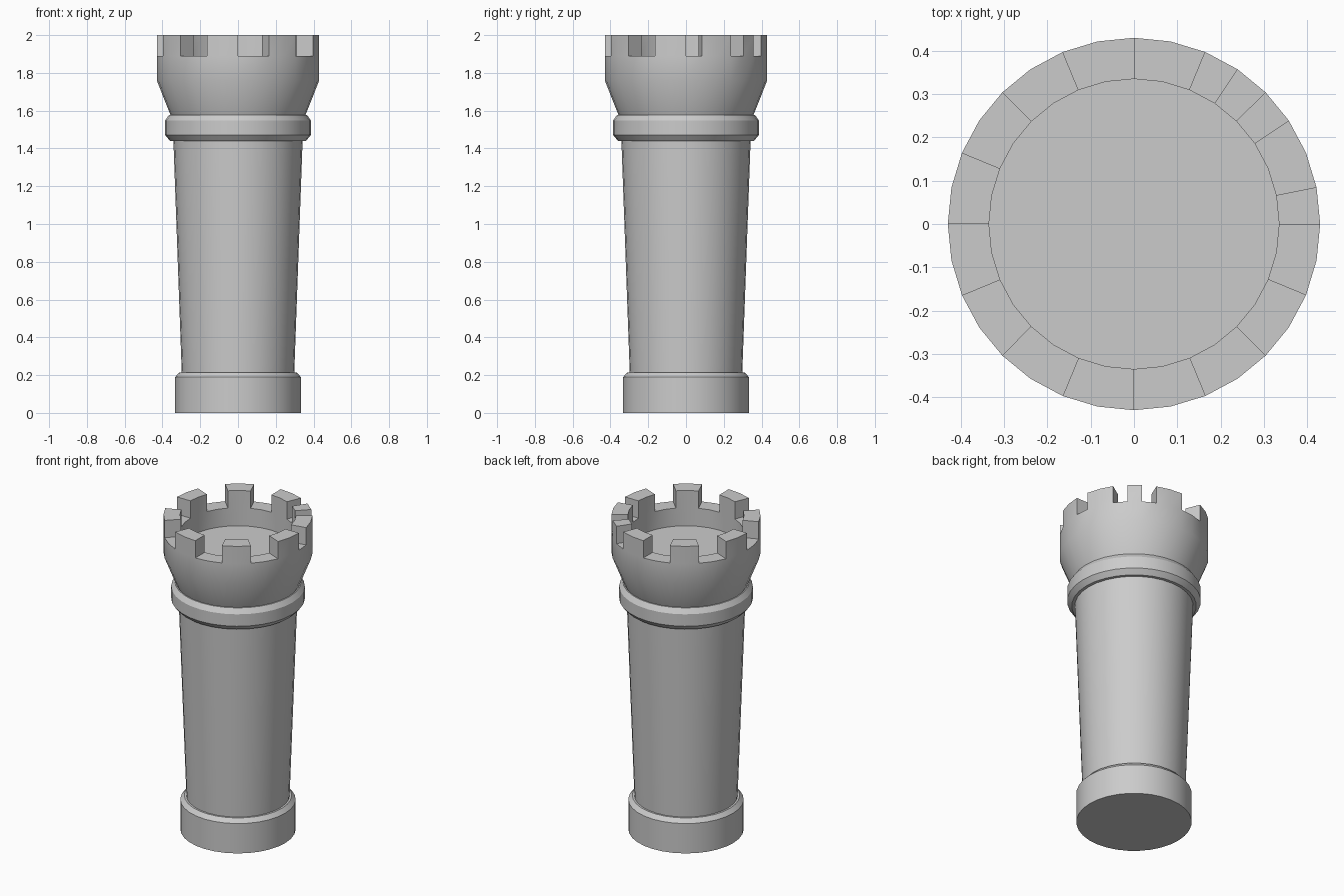
import bpy, bmesh, math

if "Cube" in bpy.data.objects:
    bpy.data.objects.remove(bpy.data.objects["Cube"])

SIDES = 32
STEP = 2 * math.pi / SIDES

# Lathe profile (radius, height): plinth, tapered shaft, collar, flared head, rim, inner wall
profile = [(0.333, 0), (0.333, 0.19), (0.31, 0.215), (0.298, 0.215),
           (0.342, 1.44), (0.36, 1.44), (0.386, 1.471), (0.386, 1.547),
           (0.365, 1.578), (0.358, 1.578), (0.43, 1.76), (0.43, 1.89),
           (0.335, 1.89), (0.335, 1.775)]
RIM = 11  # profile segment that forms the flat rim

# Merlons as (first side, number of sides), counter-clockwise from +x
merlons = [(1, 2), (4, 1), (6, 2), (10, 2), (14, 2), (18, 2), (22, 2), (26, 2), (30, 2)]

bm = bmesh.new()
rings = [[bm.verts.new((r * math.cos(i * STEP), r * math.sin(i * STEP), z))
          for i in range(SIDES)] for r, z in profile]
rim = []
for k in range(len(rings) - 1):
    a, b = rings[k], rings[k + 1]
    for i in range(SIDES):
        j = (i + 1) % SIDES
        f = bm.faces.new((a[i], a[j], b[j], b[i]))
        if k == RIM:
            rim.append(f)

# Underside and sunken floor
bm.faces.new(rings[0][::-1])
bm.faces.new(rings[-1])

# Raise the merlons from the rim
for start, count in merlons:
    faces = [rim[start + n] for n in range(count)]
    geom = bmesh.ops.extrude_face_region(bm, geom=faces)["geom"]
    verts = [v for v in geom if isinstance(v, bmesh.types.BMVert)]
    bmesh.ops.delete(bm, geom=[f for f in faces if f.is_valid], context='FACES_ONLY')
    for v in verts:
        v.co.z = 2.0

bmesh.ops.recalc_face_normals(bm, faces=bm.faces)
mesh = bpy.data.meshes.new("castle_turret")
bm.to_mesh(mesh)
bm.free()
turret = bpy.data.objects.new("castle_turret", mesh)
bpy.context.collection.objects.link(turret)

# Smooth round walls, keep crisp edges
bpy.context.view_layer.objects.active = turret
turret.select_set(True)
bpy.ops.object.shade_smooth_by_angle(angle=math.radians(30))
